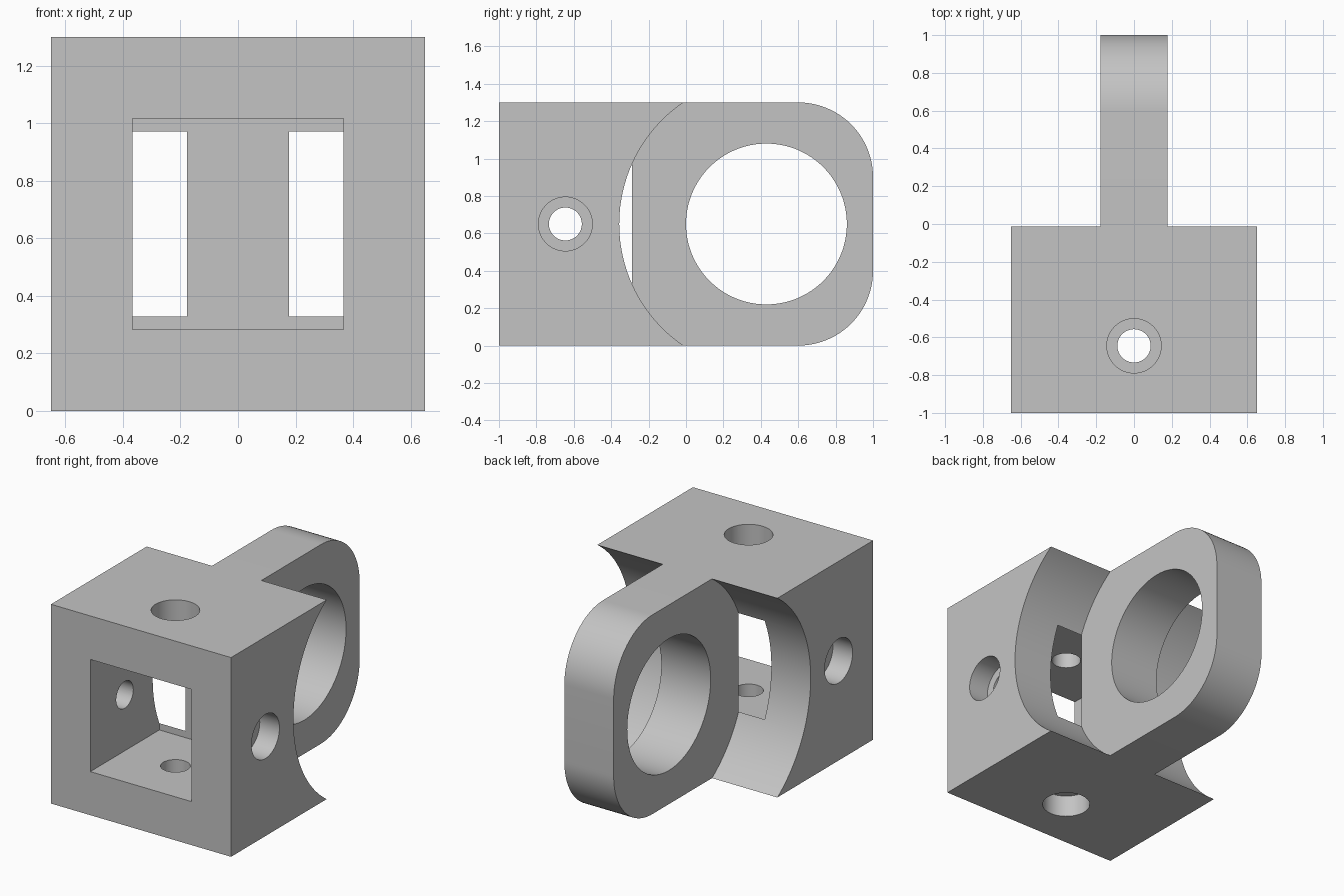
import bpy
import bmesh
import math

default = bpy.data.objects.get("Cube")
if default:
    bpy.data.objects.remove(default, do_unlink=True)

HALF, MID = 0.65, 0.65          # half width of block, height of all axes
WEB = 0.178                     # half thickness of the rear lug
EYE_Y = 0.43                    # axis of lug eye and scallops
PIN_Y = -0.645                  # axis of the pin holes
POCKET, POCKET_END = 0.366, -0.288

grey = bpy.data.materials.new("plain grey")
grey.use_nodes = True
grey.diffuse_color = (0.55, 0.55, 0.55, 1)
grey.node_tree.nodes["Principled BSDF"].inputs["Base Color"].default_value = grey.diffuse_color


def box(name, low, high):
    bpy.ops.mesh.primitive_cube_add(size=1, location=[(a + b) / 2 for a, b in zip(low, high)])
    ob = bpy.context.object
    ob.name = name
    ob.scale = [b - a for a, b in zip(low, high)]
    bpy.ops.object.transform_apply(location=True, rotation=True, scale=True)
    return ob


def rod(name, axis, radius, start, end, y, sides=64):
    """Cylinder along x or z, from start to end, through the mid axis."""
    middle = (start + end) / 2
    along_x = axis == "x"
    bpy.ops.mesh.primitive_cylinder_add(
        vertices=sides, radius=radius, depth=abs(end - start),
        location=(middle, y, MID) if along_x else (0, y, middle),
        rotation=(0, math.pi / 2 if along_x else 0, 0))
    ob = bpy.context.object
    ob.name = name
    bpy.ops.object.transform_apply(location=True, rotation=True, scale=True)
    return ob


def cut(target, cutter):
    cutter.hide_render = True
    bpy.context.view_layer.objects.active = target
    mod = target.modifiers.new("cut", "BOOLEAN")
    mod.operation, mod.solver, mod.object = "DIFFERENCE", "EXACT", cutter
    bpy.ops.object.modifier_apply(modifier=mod.name)
    bpy.data.objects.remove(cutter, do_unlink=True)


# Full-length body with rounded rear edges
body = box("clevis_body", (-HALF, -1, 0), (HALF, 1, 2 * MID))
bm = bmesh.new()
bm.from_mesh(body.data)
rear = [e for e in bm.edges
        if all(v.co.y > 0.9 for v in e.verts) and abs(e.verts[0].co.x - e.verts[1].co.x) > 0.1]
bmesh.ops.bevel(bm, geom=rear, offset=0.4, segments=24, profile=0.5, affect="EDGES")
bm.to_mesh(body.data)
bm.free()

# Round scallops either side leave the central lug
for side in (-1, 1):
    cut(body, rod("scallop", "x", 0.787, side * WEB, side * 0.9, EYE_Y, 160))

# Square pocket in the front, and the eye through the lug
cut(body, box("pocket", (-POCKET, -1.2, MID - POCKET), (POCKET, POCKET_END, MID + POCKET)))
cut(body, rod("eye", "x", 0.43, -0.4, 0.4, EYE_Y, 128))

# Pin holes on four sides, each with a counterbore half the wall deep
depth = (HALF - POCKET) / 2
for axis, centre in (("x", 0), ("z", MID)):
    cut(body, rod("pin_hole", axis, 0.088, centre - 1, centre + 1, PIN_Y))
    for side in (-1, 1):
        cut(body, rod("counterbore", axis, 0.144, centre + side * (HALF - depth),
                      centre + side, PIN_Y))

body.data.materials.clear()
body.data.materials.append(grey)
for face in body.data.polygons:
    face.material_index = 0

bpy.ops.object.select_all(action="DESELECT")
body.select_set(True)
bpy.context.view_layer.objects.active = body
bpy.ops.object.shade_smooth_by_angle(angle=math.radians(25))
